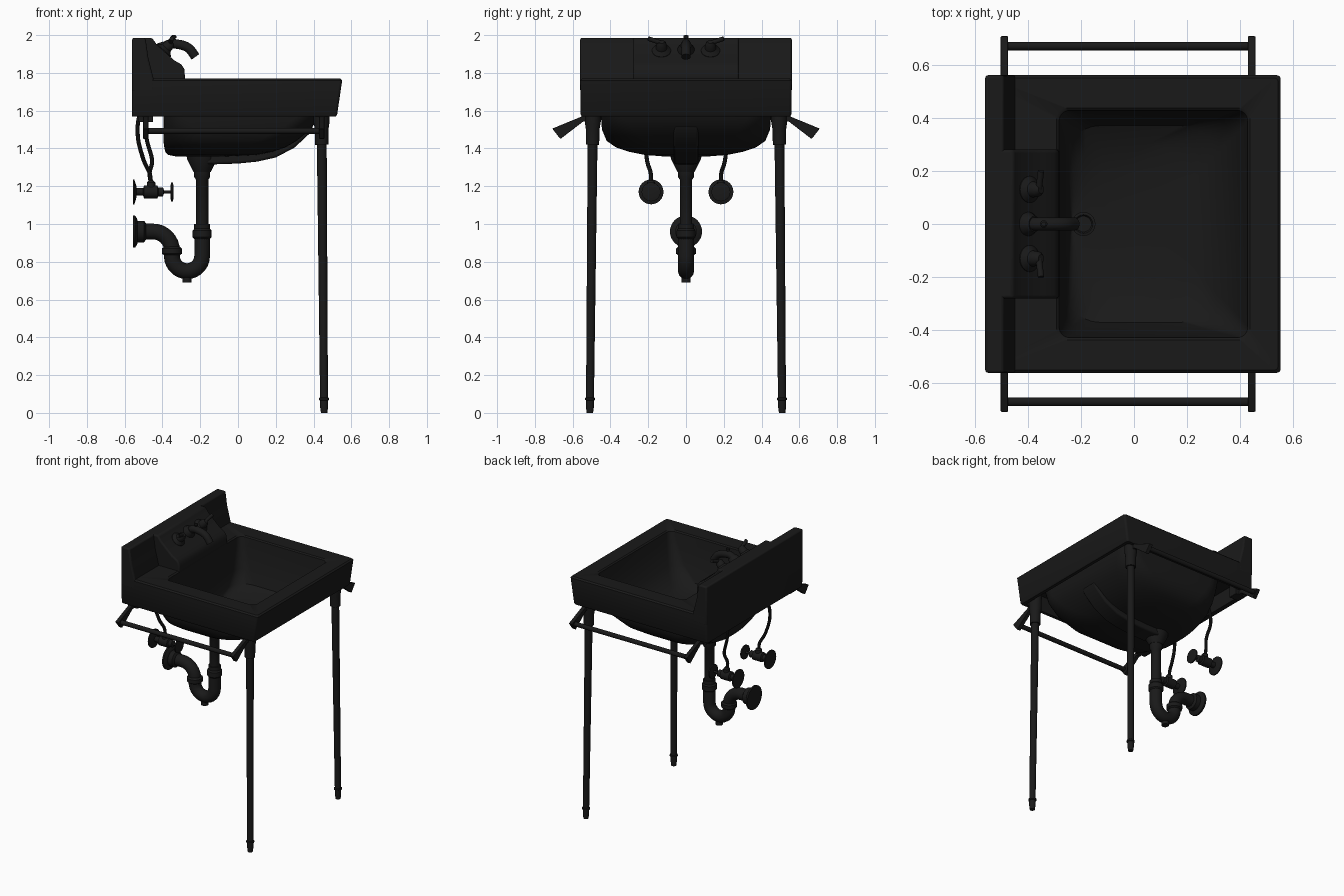
import bpy, bmesh
from math import pi, sin, cos, radians
from mathutils import Vector

if "Cube" in bpy.data.objects:
    bpy.data.objects.remove(bpy.data.objects["Cube"])

black = bpy.data.materials.new("black")
black.diffuse_color = (0.01, 0.01, 0.01, 1)
black.use_nodes = True
black.node_tree.nodes["Principled BSDF"].inputs["Base Color"].default_value = black.diffuse_color


def finish(name, bm, bevel=0, angle=35):
    bmesh.ops.remove_doubles(bm, verts=bm.verts, dist=1e-5)
    bmesh.ops.recalc_face_normals(bm, faces=bm.faces)
    me = bpy.data.meshes.new(name)
    bm.to_mesh(me)
    bm.free()
    ob = bpy.data.objects.new(name, me)
    bpy.context.collection.objects.link(ob)
    me.materials.append(black)
    if bevel:
        m = ob.modifiers.new("bevel", 'BEVEL')
        m.width, m.segments, m.limit_method = bevel, 3, 'ANGLE'
    bpy.ops.object.select_all(action='DESELECT')
    ob.select_set(True)
    bpy.context.view_layer.objects.active = ob
    bpy.ops.object.shade_smooth_by_angle(angle=radians(angle))
    return ob


def loft(name, rings, angle=35):
    """Skin closed point rings and cap both ends."""
    bm = bmesh.new()
    vs = [[bm.verts.new(p) for p in r] for r in rings]
    n = len(vs[0])
    for a, b in zip(vs, vs[1:]):
        for i in range(n):
            bm.faces.new((a[i], a[(i + 1) % n], b[(i + 1) % n], b[i]))
    bm.faces.new(vs[0])
    bm.faces.new(vs[-1])
    return finish(name, bm, angle=angle)


def lathe(name, prof, origin, direction, n=24):
    """Revolve (radius, distance) points about a direction."""
    q = Vector((0, 0, 1)).rotation_difference(Vector(direction))
    o = Vector(origin)
    return loft(name, [[o + q @ Vector((r * cos(2 * pi * i / n), r * sin(2 * pi * i / n), h))
                        for i in range(n)] for r, h in prof])


def tube(name, pts, r, n=16):
    """Sweep a circle along a path."""
    pts = [Vector(p) for p in pts]
    rings, u = [], None
    for i, p in enumerate(pts):
        t = (pts[min(i + 1, len(pts) - 1)] - pts[max(i - 1, 0)]).normalized()
        u = t.orthogonal() if u is None else u - t * u.dot(t)
        u.normalize()
        v = t.cross(u)
        rings.append([p + r * (cos(2 * pi * k / n) * u + sin(2 * pi * k / n) * v) for k in range(n)])
    return loft(name, rings)


def smooth_path(pts, steps=6):
    """Catmull-Rom points through a few controls."""
    p = [Vector(a) for a in pts]
    p = [2 * p[0] - p[1]] + p + [2 * p[-1] - p[-2]]
    out = []
    for a, b, c, d in zip(p, p[1:], p[2:], p[3:]):
        for k in range(steps):
            t = k / steps
            out.append(0.5 * (2 * b + (c - a) * t + (2 * a - 5 * b + 4 * c - d) * t * t
                              + (3 * b - a - 3 * c + d) * t ** 3))
    return out + [p[-2]]


def prism(name, pts, axis, lo, hi, bevel=0):
    """Extrude a profile along x (yz points) or y (xz points)."""
    put = (lambda a, b, t: (t, a, b)) if axis == 'x' else (lambda a, b, t: (a, t, b))
    bm = bmesh.new()
    a, b = ([bm.verts.new(put(*p, t)) for p in pts] for t in (lo, hi))
    bm.faces.new(a)
    bm.faces.new(b)
    for i in range(len(pts)):
        j = (i + 1) % len(pts)
        bm.faces.new((a[i], a[j], b[j], b[i]))
    return finish(name, bm, bevel)


def round_rect(x0, x1, hy, z, r, k=7):
    out = []
    for c, (cx, cy) in enumerate([(x1 - r, hy - r), (x0 + r, hy - r), (x0 + r, r - hy), (x1 - r, r - hy)]):
        for i in range(k + 1):
            a = pi / 2 * (c + i / k)
            out.append((cx + r * cos(a), cy + r * sin(a), z))
    return out


# Basin: outer bowl up to the hollow underside, around the apron and down inside
basin = [(-.33, -.05, .12, 1.358, .10), (-.37, .10, .22, 1.366, .18), (-.385, .18, .30, 1.382, .22),
         (-.39, .25, .37, 1.405, .22), (-.395, .31, .42, 1.44, .20), (-.395, .385, .445, 1.50, .16),
         (-.395, .43, .45, 1.57, .12), (-.40, .45, .46, 1.68, .10),
         (-.52, .50, .525, 1.68, .02), (-.525, .495, .53, 1.57, .02),
         (-.56, .518, .552, 1.57, .012), (-.56, .525, .558, 1.58, .015), (-.56, .55, .56, 1.75, .015),
         (-.56, .552, .56, 1.76, .015), (-.555, .542, .55, 1.77, .015),
         (-.292, .437, .437, 1.77, .04), (-.282, .428, .428, 1.762, .04), (-.275, .415, .42, 1.70, .05),
         (-.26, .37, .40, 1.55, .08), (-.25, .30, .37, 1.46, .12), (-.245, .21, .30, 1.42, .16),
         (-.24, .08, .20, 1.40, .15), (-.235, -.05, .09, 1.39, .08)]
loft("basin", [round_rect(*b) for b in basin])

# Ridge under the bowl, running to the drain
prism("bowl_ridge", [(-.20, 1.38), (-.20, 1.318), (-.12, 1.316), (0, 1.32), (.1, 1.33), (.2, 1.352),
                     (.3, 1.405), (.38, 1.48), (.40, 1.52), (.30, 1.46), (.2, 1.40)], 'y', -.065, .065, .015)

# Splash back and raised tap deck
prism("splash_back", [(-.56, 1.70), (-.56, 1.985), (-.49, 1.985), (-.475, 1.88), (-.447, 1.77), (-.44, 1.70)],
      'y', -.56, .56, .01)
prism("tap_deck", [(-.52, 1.70), (-.52, 1.985), (-.455, 1.985), (-.43, 1.95), (-.34, 1.868), (-.30, 1.845),
                   (-.284, 1.82), (-.28, 1.765), (-.30, 1.70)], 'y', -.28, .28, .01)

# Faucet
tube("spout", smooth_path([(-.42, 0, 1.90), (-.37, 0, 1.95), (-.31, 0, 1.95), (-.26, 0, 1.93), (-.225, 0, 1.885)]), .025)
lathe("spout_base", [(.045, 0), (.045, .02), (.03, .05)], (-.41, 0, 1.91), (.7, 0, .7))
lathe("drain_lift_knob", [(.006, 0), (.006, .05), (.014, .055), (.014, .065), (.008, .07)], (-.34, 0, 1.93), (0, 0, 1))
for s, side in ((-1, "left"), (1, "right")):
    lathe(side + "_tap", [(.05, 0), (.05, .012), (.03, .03), (.026, .06), (.015, .075)],
          (-.40, s * .13, 1.91), (.68, 0, .73))
    tube(side + "_tap_lever", [(-.36, s * .12, 1.955), (-.355, s * .16, 1.968), (-.35, s * .20, 1.982)], .012)

# Drain ring, tailpiece and trap
lathe("drain_ring", [(.045, 0), (.045, .012), (.035, .014), (.03, .006)], (-.19, 0, 1.393), (0, 0, 1))
lathe("drain_outlet", [(.085, 0), (.08, -.04), (.05, -.10), (.045, -.11)], (-.19, 0, 1.385), (0, 0, 1))
lathe("tailpiece", [(.043, 1.29), (.043, 1.25), (.033, 1.235), (.033, .94)], (-.19, 0, 0), (0, 0, 1))
bend = [(-.19, 0, .96)] + [(-.27 + .08 * cos(a), 0, .83 - .08 * sin(a))
                           for a in [pi * i / 14 for i in range(15)]]
bend += [(-.45 + .10 * cos(a), 0, .86 + .10 * sin(a)) for a in [pi / 2 * i / 8 for i in range(9)]]
tube("trap", bend + [(-.54, 0, .96)], .042, 20)
lathe("trap_upper_nut", [(.04, 0), (.05, .01), (.05, .045), (.042, .055), (.042, .08)], (-.19, 0, .92), (0, 0, 1))
lathe("trap_lower_nut", [(.042, 0), (.053, .008), (.053, .035), (.042, .045)], (-.35, 0, .835), (0, 0, 1))
lathe("trap_plug", [(.025, 0), (.025, .04)], (-.27, 0, .69), (0, 0, 1))
lathe("trap_wall_flange", [(.085, 0), (.085, .012), (.07, .022), (.057, .026), (.057, .06), (.042, .07)],
      (-.557, 0, .96), (1, 0, 0), 32)

# Stop valves, supply hoses, legs and towel rails
for s, side in ((-1, "left"), (1, "right")):
    y = s * .185
    lathe(side + "_stop_valve", [(.066, 0), (.066, .008), (.035, .018), (.02, .02), (.02, .055), (.034, .06),
                                 (.034, .13), (.024, .135), (.024, .16), (.008, .165), (.008, .205)],
          (-.557, y, 1.17), (1, 0, 0))
    lathe(side + "_valve_handle", [(.035, 0), (.05, .003), (.05, .012), (.035, .015)], (-.357, y, 1.17), (1, 0, 0))
    lathe(side + "_valve_outlet", [(.022, 0), (.022, .05), (.012, .06)], (-.46, y, 1.17), (0, 0, 1))
    xs = (-.50, -.53, -.52) if s < 0 else (-.455, -.485, -.48)
    tube(side + "_supply_hose", smooth_path([(-.46, y, 1.21), (-.468, s * .187, 1.27), (xs[0], s * .207, 1.34),
                                             (xs[1], s * .215, 1.46), (xs[2], s * .20, 1.58),
                                             (-.45, s * .15, 1.72)]), .011, 10)
    # Front leg with socket and foot
    foot, top = Vector((.456, s * .509, 0)), Vector((.442, s * .493, 1.59))
    lathe(side + "_front_leg", [(.017, 0), (.021, .03), (.021, .066), (.027, .069), (.027, .078), (.021, .082),
                                (.026, 1.42), (.035, 1.42), (.036, 1.50), (.042, 1.54), (.042, 1.69)],
          foot, top - foot)
    # Rail arms flare outwards below the rim
    for x, end in ((-.488, "back"), (.443, "front")):
        prism(f"{side}_{end}_rail_arm", [(s * a, b) for a, b in
                                         [(.50, 1.575), (.545, 1.572), (.708, 1.505), (.665, 1.45), (.545, 1.542), (.50, 1.54)]],
              'x', x - .014, x + .014, .003)
    tube(side + "_towel_rail", [(-.488, s * .67, 1.493), (.443, s * .67, 1.493)], .016)
    prism(side + "_wall_hanger", [(-.53, 1.69), (-.53, 1.54), (-.45, 1.54), (-.45, 1.69)], 'y', s * .45, s * .52, .004)
